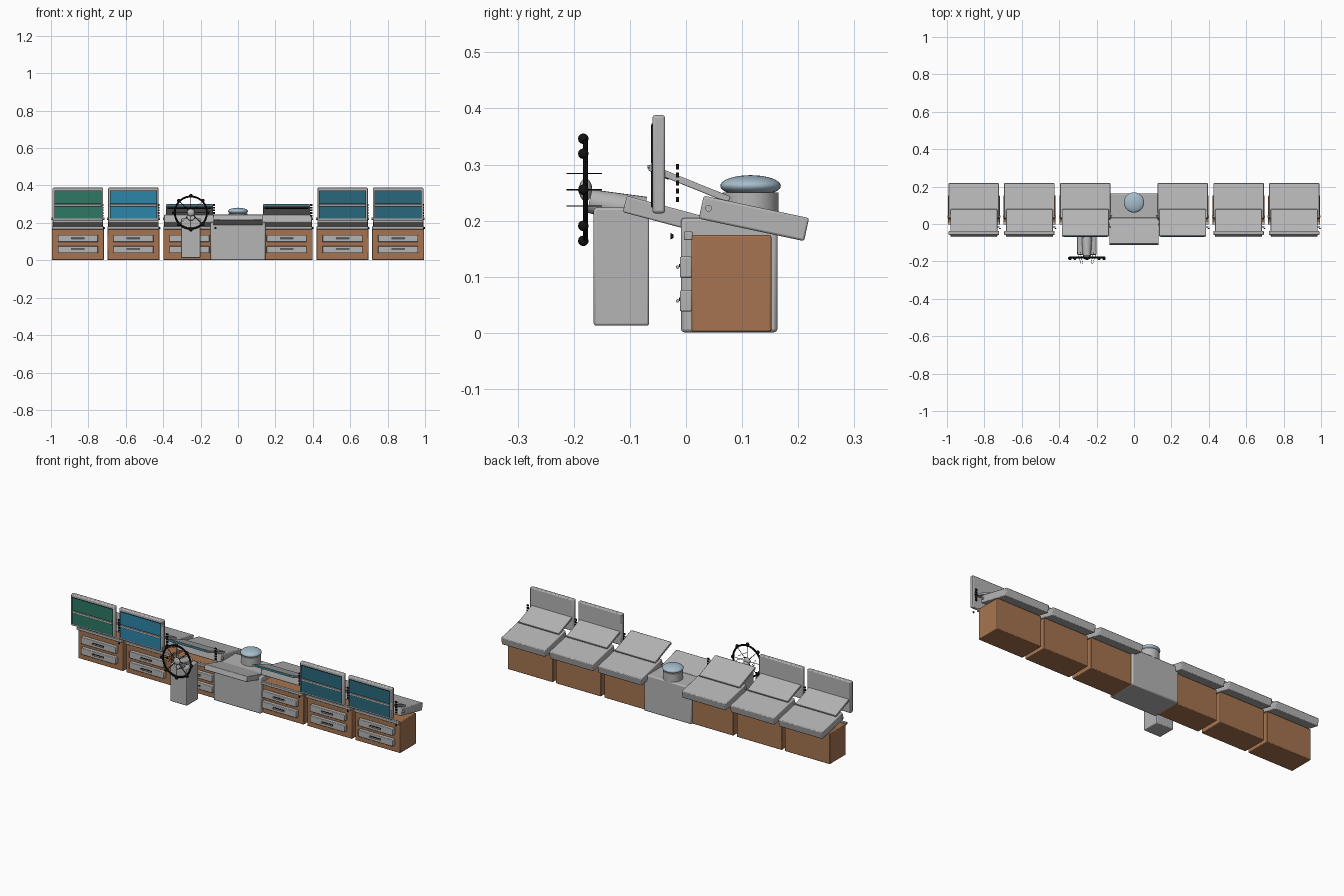
import bpy, math
from mathutils import Vector

if "Cube" in bpy.data.objects:
    bpy.data.objects.remove(bpy.data.objects["Cube"])


def mat(name, r, g, b):
    m = bpy.data.materials.new(name)
    m.diffuse_color = (r, g, b, 1)
    m.use_nodes = True
    m.node_tree.nodes["Principled BSDF"].inputs["Base Color"].default_value = m.diffuse_color
    return m


GREY = mat("grey metal", 0.46, 0.46, 0.46)
WOOD = mat("brown wood", 0.38, 0.175, 0.08)
BLACK = mat("black", 0.006, 0.006, 0.006)
GREEN = mat("green display", 0.027, 0.19, 0.13)
BLUE = mat("blue display", 0.025, 0.24, 0.40)
TEAL = mat("teal display", 0.022, 0.14, 0.20)
GLASS = mat("pale blue glass", 0.38, 0.51, 0.60)


def finish(o, name, m, bevel=0.0):
    o.name = name
    o.data.materials.append(m)
    if bevel:
        b = o.modifiers.new("bevel", 'BEVEL')
        b.width, b.segments = bevel, 2
    bpy.ops.object.shade_smooth_by_angle(angle=math.radians(35))
    return o


def box(name, m, loc, size, tilt=0.0, bevel=0.0):
    """Box with full size; tilt in degrees raises its front edge."""
    bpy.ops.mesh.primitive_cube_add(size=1, location=loc)
    o = bpy.context.object
    o.scale = size
    bpy.ops.object.transform_apply(location=False, rotation=False, scale=True)
    o.rotation_euler.x = -math.radians(tilt)
    return finish(o, name, m, bevel)


def rod(name, m, a, b, r1, r2=None, sides=12):
    a, b = Vector(a), Vector(b)
    d = b - a
    bpy.ops.mesh.primitive_cone_add(vertices=sides, radius1=r1,
                                    radius2=r1 if r2 is None else r2,
                                    depth=d.length, location=(a + b) / 2)
    o = bpy.context.object
    o.rotation_euler = d.to_track_quat('Z', 'Y').to_euler()
    return finish(o, name, m)


def ball(name, m, loc, radii, seg=16):
    bpy.ops.mesh.primitive_uv_sphere_add(segments=seg, ring_count=seg // 2,
                                         radius=1, location=loc)
    o = bpy.context.object
    o.scale = radii
    return finish(o, name, m)


# Six wooden workstations; the outer four carry upright displays
def station(x, display):
    box("cabinet", WOOD, (x, 0.081, 0.088), (0.278, 0.142, 0.172), bevel=0.003)
    box("front_ledge", GREY, (x, 0.004, 0.173), (0.278, 0.015, 0.015), bevel=0.002)
    for z in (0.117, 0.057):
        box("drawer_front", GREY, (x, 0.0, z), (0.214, 0.022, 0.038), bevel=0.003)
        box("drawer_recess", BLACK, (x, -0.0115, z + 0.003), (0.072, 0.002, 0.006))
        rod("drawer_handle", GREY, (x - 0.034, -0.015, z), (x + 0.034, -0.015, z), 0.003)
    # sloping rear desk and the thin panel rising to the front
    box("rear_desk", GREY, (x, 0.121, 0.204), (0.27, 0.192, 0.042), 12, 0.004)
    box("thin_panel", GREY, (x, 0.006, 0.266), (0.25, 0.154, 0.012), 22, 0.002)
    # column of small switches and side knobs
    for i in range(5):
        box("side_switch", BLACK, (x + 0.132, -0.015, 0.238 + i * 0.0145),
            (0.012, 0.005, 0.009))
    rod("side_knob", BLACK, (x + 0.139, -0.028, 0.172), (x + 0.139, -0.022, 0.172), 0.006, 0.003)
    for s in (-1, 1):
        rod("desk_pin", GREY, (x + s * 0.13, 0.04, 0.222), (x + s * 0.142, 0.04, 0.222), 0.006)
    if display:
        box("display_housing", GREY, (x, -0.0485, 0.3005), (0.27, 0.023, 0.175), bevel=0.005)
        box("display_border", BLACK, (x, -0.0605, 0.298), (0.252, 0.002, 0.15))
        for z in (0.2585, 0.3365):
            box("display_glass", display, (x, -0.0615, z), (0.246, 0.002, 0.068))
        box("display_bar", GREY, (x, -0.063, 0.297), (0.246, 0.012, 0.005))
    else:
        box("panel_strip", TEAL, (x, -0.066, 0.296), (0.235, 0.003, 0.007), 22)
        box("panel_under_strip", BLACK, (x, -0.040, 0.278), (0.235, 0.02, 0.003), 22)


for x, display in ((-0.856, GREEN), (-0.559, BLUE), (-0.260, None),
                   (0.260, None), (0.559, TEAL), (0.856, TEAL)):
    station(x, display)

# Centre console with its sloping top
box("centre_body", GREY, (0, 0.077, 0.103), (0.292, 0.172, 0.204), bevel=0.006)
box("centre_sloping_top", GREY, (0, -0.039, 0.211), (0.264, 0.145, 0.03), 15, 0.003)

# Compass on the centre console
rod("compass_base", GREY, (0, 0.115, 0.2), (0, 0.115, 0.25), 0.05, sides=32)
ball("compass_dome", GLASS, (0, 0.115, 0.262), (0.054, 0.054, 0.019), 32)

# Steering pedestal and tapered shaft housing
wx, wy, wz = -0.252, -0.179, 0.255
box("steering_pedestal", GREY, (wx, -0.115, 0.118), (0.104, 0.099, 0.21), bevel=0.004)
rod("shaft_housing", GREY, (wx, -0.172, 0.235), (wx, -0.075, 0.215), 0.021, 0.028, 24)
ball("wheel_hub", GREY, (wx, wy, wz), (0.02, 0.012, 0.02))

# Steering wheel: rim, knobs, spokes and short pegs
bpy.ops.mesh.primitive_torus_add(major_segments=48, minor_segments=10, major_radius=0.086,
                                 minor_radius=0.005, location=(wx, wy, wz),
                                 rotation=(math.pi / 2, 0, 0))
finish(bpy.context.object, "wheel_rim", BLACK)
for i in range(8):
    a = i * math.pi / 4
    c, s = math.cos(a), math.sin(a)
    ball("wheel_knob", BLACK, (wx + 0.091 * c, wy - 0.004, wz + 0.091 * s), (0.0095,) * 3, 12)
    rod("wheel_spoke", BLACK, (wx, wy, wz), (wx + 0.086 * c, wy, wz + 0.086 * s), 0.0015, sides=6)
    if i % 4 != 2:
        px, pz = wx + 0.041 * c, wz + 0.041 * s
        rod("wheel_peg", BLACK, (px - 0.01 * c, -0.213, pz), (px + 0.01 * c, -0.15, pz),
            0.0012, sides=6)
